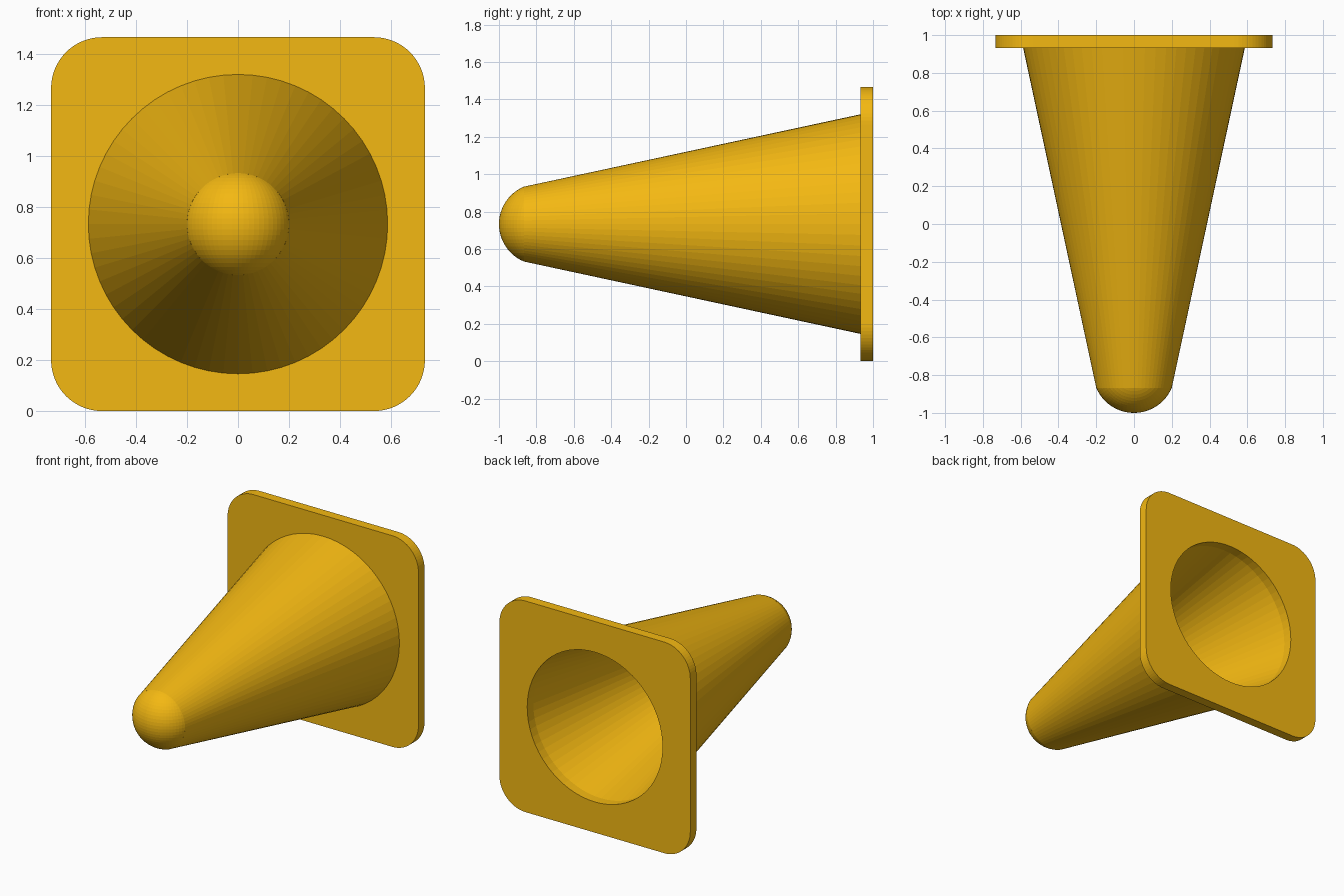
import bpy, bmesh
from math import cos, sin, pi, radians
from mathutils import Matrix

if "Cube" in bpy.data.objects:
    bpy.data.objects.remove(bpy.data.objects["Cube"])

HALF, MID = 0.733, 0.733          # plate half width, axis height
Y_BACK, Y_PLATE, Y_RIM = 1.0, 0.933, -0.867
R_WIDE, R_HOLE, R_RIM, R_IN = 0.587, 0.52, 0.2, 0.133
SEG = 64

yellow = bpy.data.materials.new("cone_yellow")
yellow.diffuse_color = (0.9, 0.48, 0.006, 1)
yellow.use_nodes = True
yellow.node_tree.nodes["Principled BSDF"].inputs["Base Color"].default_value = yellow.diffuse_color


def add_object(name, bm):
    bmesh.ops.recalc_face_normals(bm, faces=bm.faces)
    mesh = bpy.data.meshes.new(name)
    bm.to_mesh(mesh)
    bm.free()
    mesh.materials.append(yellow)
    ob = bpy.data.objects.new(name, mesh)
    bpy.context.collection.objects.link(ob)
    return ob


def circle(r):
    return [(r * cos(2 * pi * i / SEG), r * sin(2 * pi * i / SEG)) for i in range(SEG)]


def ring(bm, pts, y):
    return [bm.verts.new((x, y, MID + z)) for x, z in pts]


def skin(bm, a, b):
    n = len(a)
    for i in range(n):
        j = (i + 1) % n
        bm.faces.new((a[i], a[j], b[j], b[i]))


# Square plate with rounded corners and a round opening
radius, steps = 0.2, 16
outline = []
for k, (sx, sz) in enumerate([(1, 1), (-1, 1), (-1, -1), (1, -1)]):
    for i in range(steps + 1):
        a = pi / 2 * (k + i / steps)
        outline.append((sx * (HALF - radius) + radius * cos(a),
                        sz * (HALF - radius) + radius * sin(a)))
bm = bmesh.new()
loops = {}
for y in (Y_PLATE, Y_BACK):
    outer, hole = ring(bm, outline, y), ring(bm, circle(R_HOLE), y)
    loops[y] = (outer, hole)
    edges = [bm.edges.new((lp[i - 1], lp[i])) for lp in (outer, hole) for i in range(len(lp))]
    bmesh.ops.triangle_fill(bm, edges=edges, use_beauty=True, use_dissolve=False,
                            normal=(0, 1, 0))
for front, back in zip(loops[Y_PLATE], loops[Y_BACK]):
    skin(bm, front, back)
add_object("base_plate", bm)

# Hollow tapered body, open towards the plate
bm = bmesh.new()
profile = [(R_WIDE, Y_PLATE), (R_RIM, Y_RIM), (R_IN, Y_RIM), (R_HOLE, Y_PLATE)]
rings = [ring(bm, circle(r), y) for r, y in profile]
for a, b in zip(rings, rings[1:] + rings[:1]):
    skin(bm, a, b)
add_object("cone_body", bm)

# Rounded tip: cap cut from a sphere, sealing the narrow end
height = Y_RIM + 1.0
r_tip = (R_RIM ** 2 + height ** 2) / (2 * height)
bm = bmesh.new()
bmesh.ops.create_uvsphere(bm, u_segments=SEG, v_segments=SEG // 2, radius=r_tip,
                          matrix=Matrix.Translation((0, r_tip - 1.0, MID)))
bmesh.ops.bisect_plane(bm, geom=bm.verts[:] + bm.edges[:] + bm.faces[:],
                       plane_co=(0, Y_RIM, 0), plane_no=(0, 1, 0), clear_outer=True)
bmesh.ops.holes_fill(bm, edges=[e for e in bm.edges if e.is_boundary], sides=0)
add_object("rounded_tip", bm)
